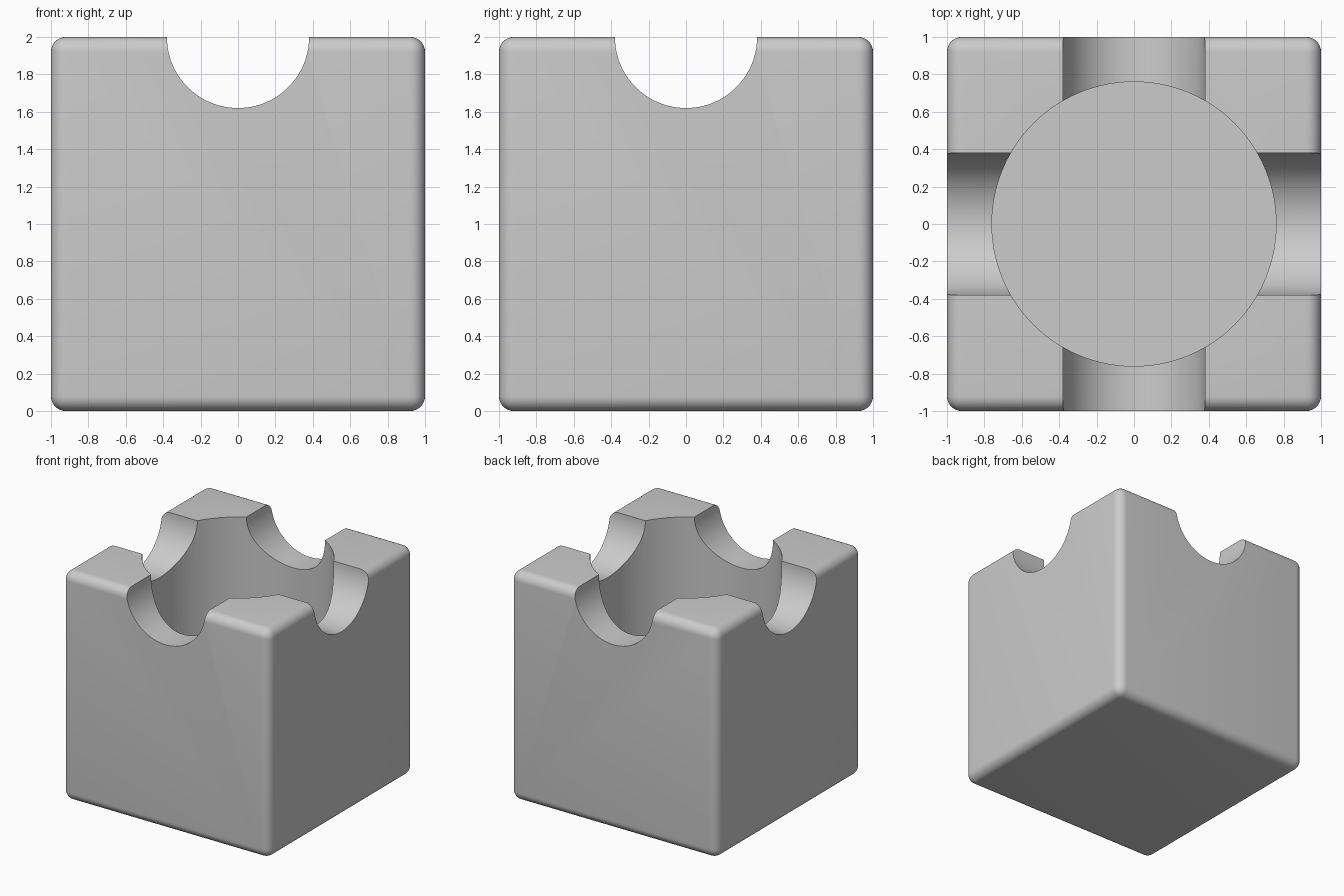
import bpy
import math

default_cube = bpy.data.objects.get("Cube")
if default_cube:
    bpy.data.objects.remove(default_cube, do_unlink=True)

WELL_RADIUS = 0.76
GROOVE_RADIUS = WELL_RADIUS / 2
FLOOR = 1 - WELL_RADIUS      # floor as thick as the thinnest wall
ROUNDING = 0.08

grey = bpy.data.materials.new("light_grey")
grey.use_nodes = True
colour = (0.6, 0.6, 0.6, 1)
grey.diffuse_color = colour
grey.node_tree.nodes["Principled BSDF"].inputs["Base Color"].default_value = colour


def cutter(name, radius, depth, location, rotation=(0, 0, 0)):
    """Hidden cylinder used to carve the block."""
    bpy.ops.mesh.primitive_cylinder_add(vertices=128, radius=radius, depth=depth,
                                        location=location, rotation=rotation)
    obj = bpy.context.object
    obj.name = name
    obj.data.materials.append(grey)
    obj.hide_render = True
    return obj


# Rounded block
bpy.ops.mesh.primitive_cube_add(size=2, location=(0, 0, 1))
block = bpy.context.object
block.name = "block"
block.data.materials.append(grey)
bevel = block.modifiers.new("rounded_edges", 'BEVEL')
bevel.width = ROUNDING
bevel.segments = 8

# Round well, and a half-round groove along each horizontal axis
cutters = [
    cutter("well_cutter", WELL_RADIUS, 2, (0, 0, FLOOR + 1)),
    cutter("side_groove_cutter", GROOVE_RADIUS, 3, (0, 0, 2), (0, math.pi / 2, 0)),
    cutter("front_groove_cutter", GROOVE_RADIUS, 3, (0, 0, 2), (math.pi / 2, 0, 0)),
]
for tool in cutters:
    cut = block.modifiers.new(tool.name, 'BOOLEAN')
    cut.operation = 'DIFFERENCE'
    cut.solver = 'EXACT'
    cut.object = tool

# Bake the cuts, then drop the cutters
bpy.ops.object.select_all(action='DESELECT')
block.select_set(True)
bpy.context.view_layer.objects.active = block
for name in [m.name for m in block.modifiers]:
    bpy.ops.object.modifier_apply(modifier=name)
for tool in cutters:
    bpy.data.objects.remove(tool, do_unlink=True)

bpy.ops.object.shade_smooth_by_angle(angle=math.radians(30))
